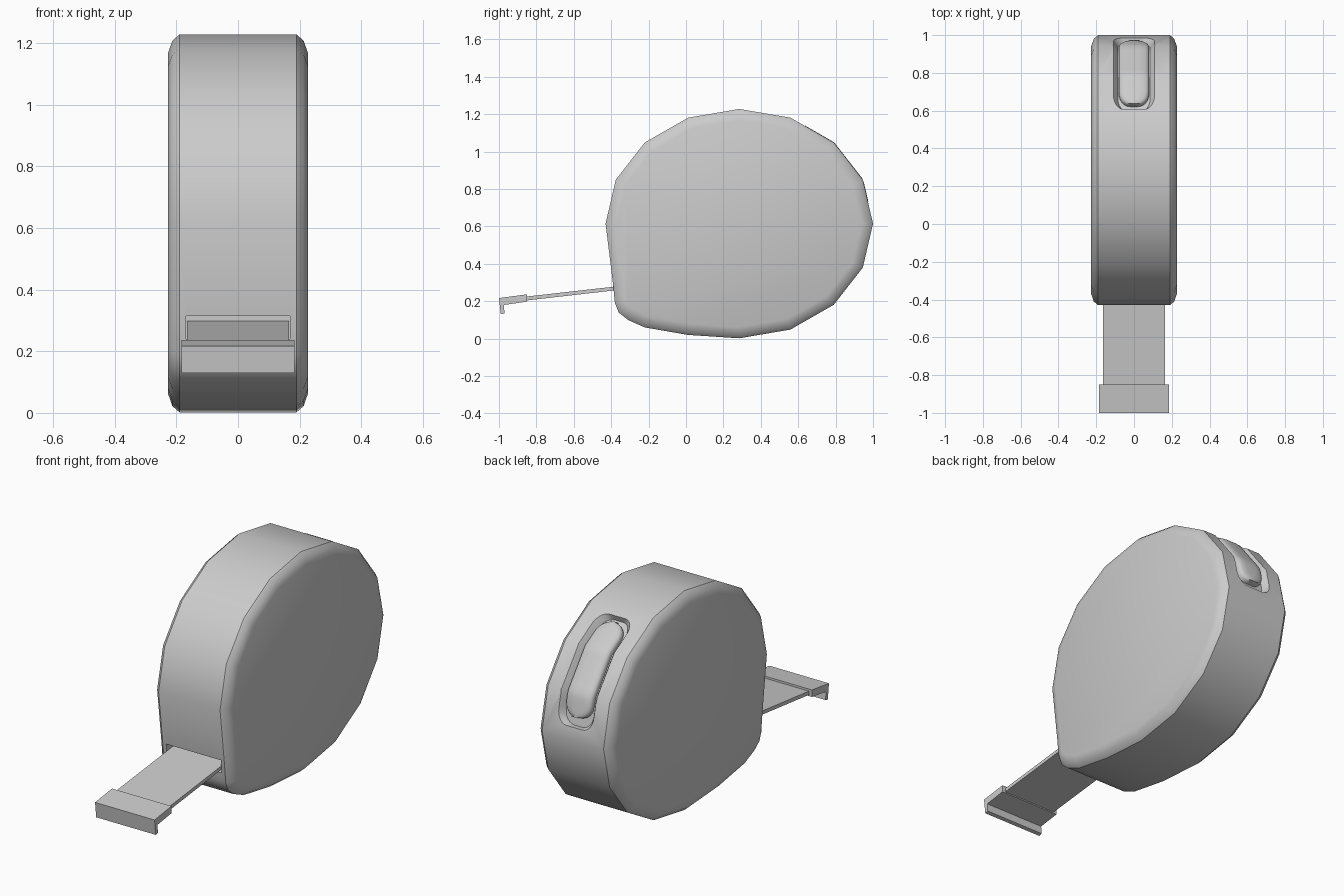
import bpy, bmesh
from math import sin, cos, pi, radians, floor, sqrt
from mathutils import Vector

if "Cube" in bpy.data.objects:
    bpy.data.objects.remove(bpy.data.objects["Cube"])

CY, CZ, RY, RZ = 0.285, 0.615, 0.715, 0.613


def ell(a):
    return Vector((CY + RY * cos(radians(a)), CZ + RZ * sin(radians(a))))


def rim(a):
    # point on the 16-sided rim, and the outward normal there
    a0 = floor(a / 22.5) * 22.5
    p = ell(a0).lerp(ell(a0 + 22.5), (a - a0) / 22.5)
    n = Vector((cos(radians(a)) / RY, sin(radians(a)) / RZ)).normalized()
    return p, n


def loft(name, rings):
    bm = bmesh.new()
    vs = [[bm.verts.new(p) for p in r] for r in rings]
    n = len(vs[0])
    for a, b in zip(vs, vs[1:]):
        for i in range(n):
            j = (i + 1) % n
            bm.faces.new((a[i], a[j], b[j], b[i]))
    bm.faces.new(vs[0])
    bm.faces.new(vs[-1])
    bmesh.ops.recalc_face_normals(bm, faces=bm.faces)
    me = bpy.data.meshes.new(name)
    bm.to_mesh(me)
    bm.free()
    ob = bpy.data.objects.new(name, me)
    bpy.context.collection.objects.link(ob)
    return ob


def extrude_x(name, pts, hw):
    return loft(name, [[(x, y, z) for y, z in pts] for x in (-hw, hw)])


def inset(pts, d):
    out = []
    for i, p in enumerate(pts):
        e1 = (p - pts[i - 1]).normalized()
        e2 = (pts[(i + 1) % len(pts)] - p).normalized()
        n = (Vector((-e1.y, e1.x)) + Vector((-e2.y, e2.x))).normalized()
        out.append(p + n * d)
    return out


def capsule_strip(name, a0, a1, section):
    # strip with rounded ends that follows the rim; section = (half width, height)
    N, er = 24, 7
    rings = []
    for i in range(N + 1):
        a = a0 + (a1 - a0) * (0.5 - 0.5 * cos(pi * i / N))
        k = max(0, 1 - min(a - a0, a1 - a) / er)
        shrink = 0.06 * (1 - sqrt(max(0, 1 - k * k)))
        p, n = rim(a)
        half = []
        for w, h in section:
            q = p + n * h
            half.append((w - shrink, q))
        rings.append([(w, q.x, q.y) for w, q in half] +
                     [(-w, q.x, q.y) for w, q in reversed(half)])
    return loft(name, rings)


def cut(ob, cutter):
    m = ob.modifiers.new("cut", 'BOOLEAN')
    m.operation, m.solver, m.object = 'DIFFERENCE', 'EXACT', cutter
    bpy.context.view_layer.objects.active = ob
    bpy.ops.object.modifier_apply(modifier=m.name)
    bpy.data.objects.remove(cutter)


def smooth(ob, angle):
    bpy.ops.object.select_all(action='DESELECT')
    ob.select_set(True)
    bpy.context.view_layer.objects.active = ob
    bpy.ops.object.shade_smooth_by_angle(angle=radians(angle))


# case: faceted oval with a squared-off lower front and rounded side edges
outline = [ell(a * 22.5) for a in range(-4, 9)]
outline += [Vector(p) for p in ((-0.39, 0.29), (-0.38, 0.19), (-0.36, 0.14),
                                (-0.31, 0.10), (-0.22, 0.06), (0.01, 0.02))]
steps = [(0.227, 0.06), (0.213, 0.02), (0.19, 0)]
levels = [(-x, d) for x, d in steps] + [(x, d) for x, d in reversed(steps)]
case = loft("case", [[(x, p.x, p.y) for p in inset(outline, d)] for x, d in levels])

# tape slot in the front
cut(case, extrude_x("slot_cutter", [(-0.5, 0.24), (-0.2, 0.24), (-0.2, 0.315), (-0.5, 0.315)], 0.169))
# recess around the lock button
cut(case, capsule_strip("recess_cutter", 6, 63,
                        [(0.085, -0.035), (0.097, -0.015), (0.112, 0.005), (0.112, 0.04)]))
smooth(case, 35)

# lock button
button = capsule_strip("lock_button", 11, 60,
                       [(0.08, -0.05), (0.08, -0.018), (0.074, -0.008), (0.06, -0.001), (0.03, 0.002)])
smooth(button, 40)

# tape blade
extrude_x("tape_blade", [(-0.88, 0.201), (-0.19, 0.28), (-0.19, 0.30), (-0.88, 0.222)], 0.165)

# end hook
extrude_x("end_hook", [(-1.0, 0.217), (-0.85, 0.237), (-0.85, 0.198), (-0.974, 0.18),
                       (-0.97, 0.135), (-0.99, 0.13)], 0.184)
